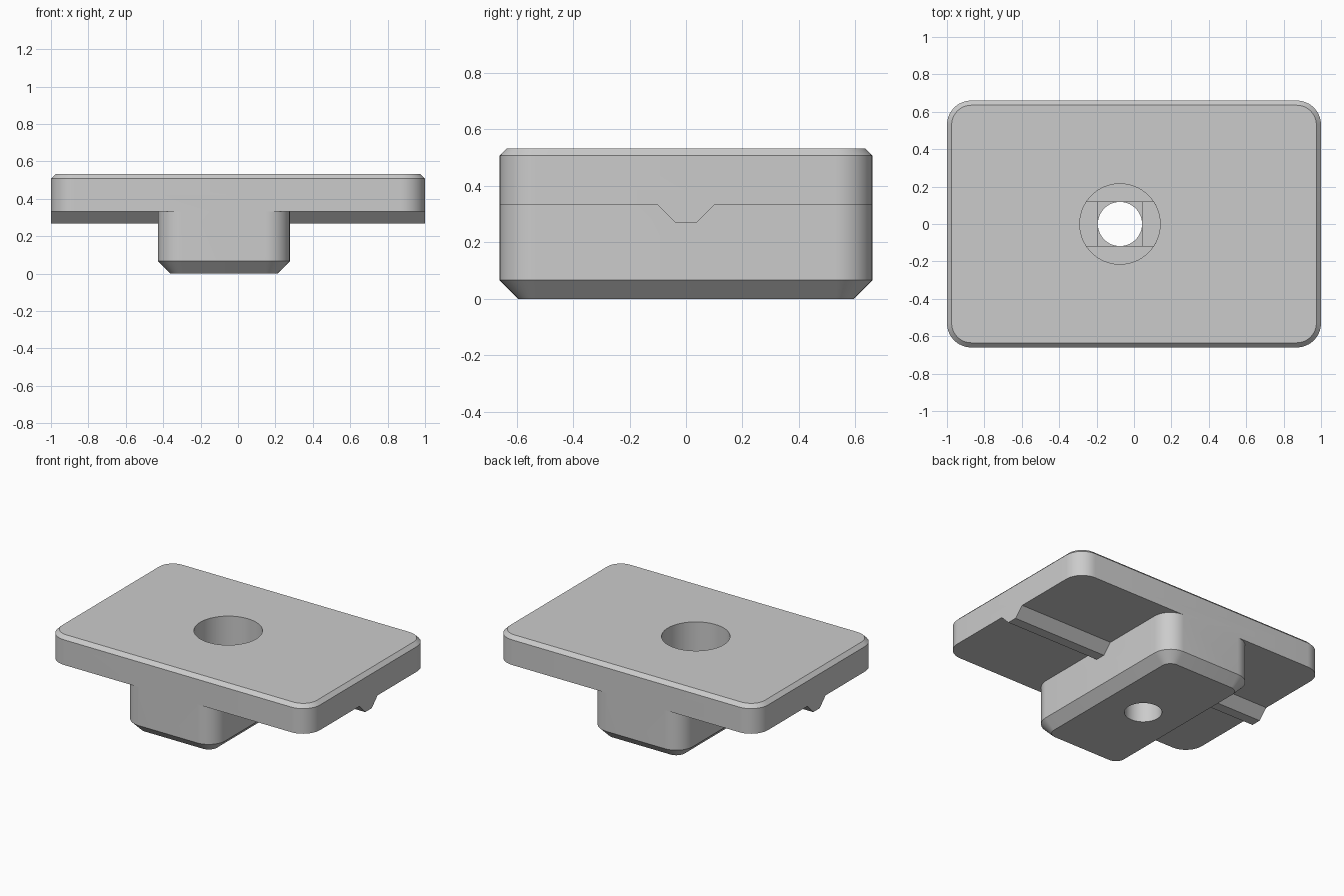
import bpy, bmesh
from math import sin, cos, asin, pi

cube = bpy.data.objects.get("Cube")
if cube:
    bpy.data.objects.remove(cube, do_unlink=True)

grey = bpy.data.materials.new("plain_grey")
grey.use_nodes = True
colour = (0.6, 0.6, 0.6, 1)
grey.diffuse_color = colour
grey.node_tree.nodes["Principled BSDF"].inputs["Base Color"].default_value = colour

HALF_DEPTH = 0.66
BORE_X = -0.075
HOLE_R, BORE_R = 0.118, 0.215
TOP = 0.7


def arc(cx, cy, r, a0, a1, n):
    return [(cx + r * cos(a0 + (a1 - a0) * i / n),
             cy + r * sin(a0 + (a1 - a0) * i / n)) for i in range(n + 1)]


def rounded(cx, hx, hy, r):
    pts = []
    for k, (sx, sy) in enumerate([(1, 1), (-1, 1), (-1, -1), (1, -1)]):
        pts += arc(cx + sx * (hx - r), sy * (hy - r), r, k * pi / 2, (k + 1) * pi / 2, 12)
    return pts


def loft(name, rings):
    """Closed solid through matching rings of 3D points."""
    bm = bmesh.new()
    loops = [[bm.verts.new(p) for p in ring] for ring in rings]
    n = len(loops[0])
    for a, b in zip(loops, loops[1:]):
        for i in range(n):
            j = (i + 1) % n
            bm.faces.new((a[i], a[j], b[j], b[i]))
    bm.faces.new(loops[0][::-1])
    bm.faces.new(loops[-1])
    bmesh.ops.recalc_face_normals(bm, faces=bm.faces)
    mesh = bpy.data.meshes.new(name)
    bm.to_mesh(mesh)
    bm.free()
    mesh.materials.append(grey)
    obj = bpy.data.objects.new(name, mesh)
    bpy.context.collection.objects.link(obj)
    return obj


def flat(outline, z):
    return [(x, y, z) for x, y in outline]


def combine(target, other, operation):
    bpy.context.view_layer.objects.active = target
    mod = target.modifiers.new("combine", 'BOOLEAN')
    mod.operation, mod.solver, mod.object = operation, 'EXACT', other
    bpy.ops.object.modifier_apply(modifier=mod.name)
    bpy.data.objects.remove(other, do_unlink=True)


# Plate with chamfered top edge
outer = rounded(0, 1, HALF_DEPTH, 0.13)
inner = rounded(0, 0.975, HALF_DEPTH - 0.025, 0.105)
plate = loft("mounting_plate", [flat(outer, 0.333), flat(outer, 0.507), flat(inner, 0.532)])

# Block beneath, chamfered at the bottom
side = rounded(BORE_X, 0.352, HALF_DEPTH, 0.13)
foot = rounded(BORE_X, 0.286, HALF_DEPTH - 0.066, 0.064)
block = loft("slot_block", [flat(foot, 0), flat(side, 0.066), flat(side, 0.4)])
combine(plate, block, 'UNION')

# Locating ridge along the underside
profile = [(-0.1, 0.333), (-0.035, 0.268), (0.035, 0.268), (0.1, 0.333), (0.1, 0.36), (-0.1, 0.36)]
ridge = loft("locating_ridge", [[(x, y, z) for y, z in profile] for x in (-1, 1)])
combine(plate, ridge, 'UNION')

# Stepped screw hole: head recess, slot step, square step, through hole
a = asin(HOLE_R / BORE_R)
slot = arc(BORE_X, 0, BORE_R, -a, a, 12) + arc(BORE_X, 0, BORE_R, pi - a, pi + a, 12)
square = [(BORE_X + sx * HOLE_R, sy * HOLE_R) for sx, sy in [(1, 1), (-1, 1), (-1, -1), (1, -1)]]
steps = [(arc(BORE_X, 0, BORE_R, 0, 2 * pi, 64)[:-1], 0.24), (slot, 0.225), (square, 0.21),
         (arc(BORE_X, 0, HOLE_R, 0, 2 * pi, 64)[:-1], -0.1)]
for outline, z in steps:
    cutter = loft("hole_cutter", [flat(outline, z), flat(outline, TOP)])
    cutter.hide_render = True
    combine(plate, cutter, 'DIFFERENCE')

# Smooth the curves, keep edges sharp
bpy.ops.object.select_all(action='DESELECT')
plate.select_set(True)
bpy.context.view_layer.objects.active = plate
bpy.ops.object.shade_smooth_by_angle(angle=pi / 6)
